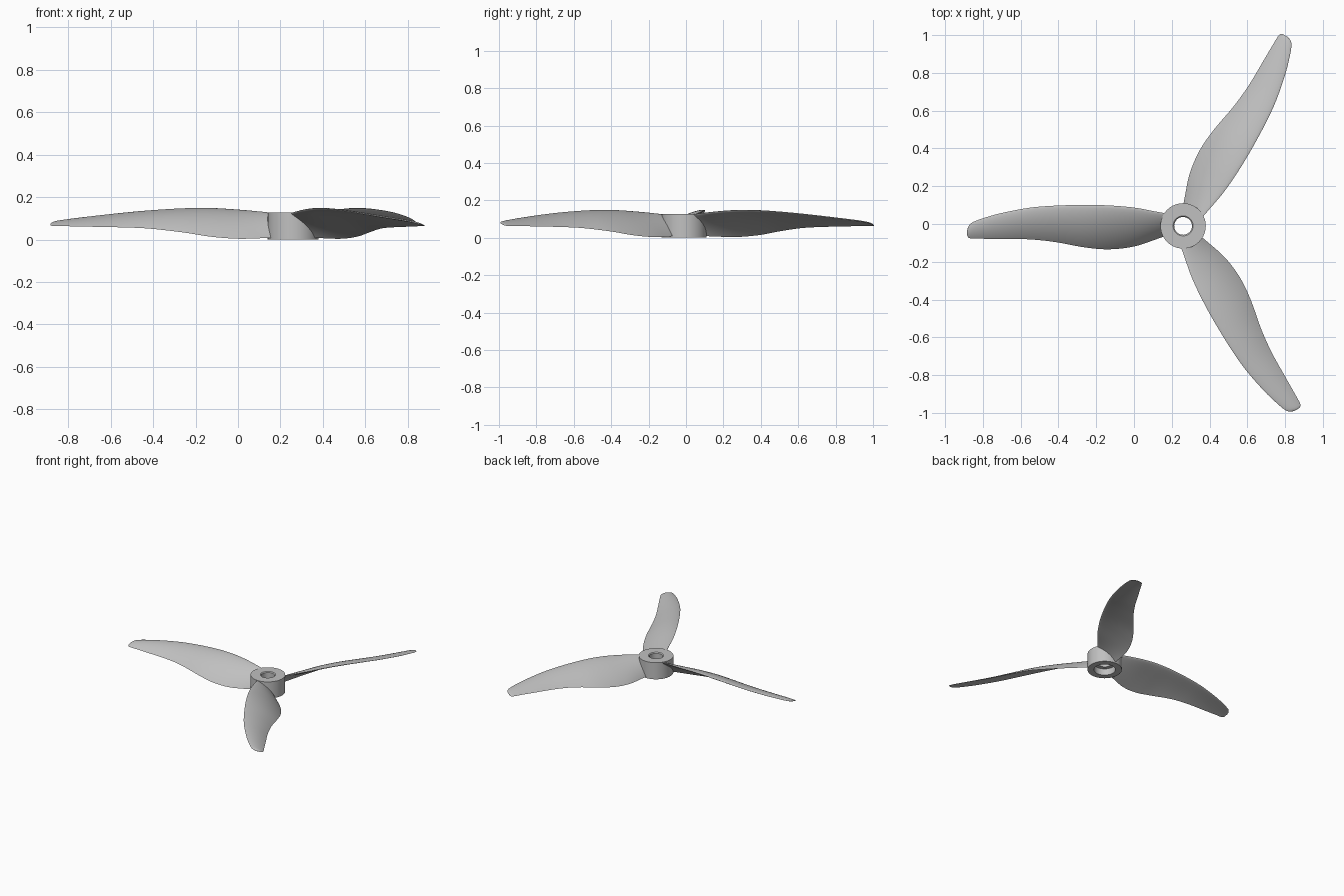
import bpy, bmesh, math
from mathutils import Matrix, Vector

cube = bpy.data.objects.get("Cube")
if cube:
    bpy.data.objects.remove(cube, do_unlink=True)

HUB = Vector((0.26, -0.01, 0))

grey = bpy.data.materials.new("light_grey_plastic")
grey.use_nodes = True
COLOUR = (0.53, 0.53, 0.53, 1)
grey.diffuse_color = COLOUR
grey.node_tree.nodes["Principled BSDF"].inputs["Base Color"].default_value = COLOUR


def finish(bm, name, angle):
    bmesh.ops.recalc_face_normals(bm, faces=bm.faces)
    mesh = bpy.data.meshes.new(name)
    bm.to_mesh(mesh)
    bm.free()
    mesh.materials.append(grey)
    obj = bpy.data.objects.new(name, mesh)
    bpy.context.collection.objects.link(obj)
    bpy.ops.object.select_all(action="DESELECT")
    obj.select_set(True)
    bpy.context.view_layer.objects.active = obj
    bpy.ops.object.shade_smooth_by_angle(angle=math.radians(angle))
    return obj


def skin(bm, rings, closed):
    """Bridge successive closed rings of points with quads."""
    loops = [[bm.verts.new(p) for p in ring] for ring in rings]
    pairs = list(zip(loops, loops[1:]))
    if closed:
        pairs.append((loops[-1], loops[0]))
    for a, b in pairs:
        for i in range(len(a)):
            j = (i + 1) % len(a)
            bm.faces.new((a[i], a[j], b[j], b[i]))
    if not closed:
        bm.faces.new(loops[0])
        bm.faces.new(loops[-1])


# Hub: a turned ring with a chamfered bore and a wider recess underneath
def build_hub():
    profile = [(0.12, 0), (0.12, 0.127), (0.053, 0.127), (0.047, 0.121),
               (0.047, 0.05), (0.075, 0.05), (0.075, 0)]
    count = 64
    rings = []
    for radius, z in profile:
        angles = [math.tau * i / count for i in range(count)]
        rings.append([HUB + Vector((radius * math.cos(a), radius * math.sin(a), z))
                      for a in angles])
    bm = bmesh.new()
    skin(bm, rings, closed=True)
    finish(bm, "hub", 30)


# Blade stations: radius, leading edge y and z, trailing edge y and z
STATIONS = [
    (0.085, 0.065, 0.123, -0.050, 0.010),
    (0.14, 0.075, 0.130, -0.070, 0.007),
    (0.26, 0.097, 0.140, -0.109, 0.004),
    (0.39, 0.108, 0.147, -0.124, 0.014),
    (0.52, 0.111, 0.145, -0.114, 0.034),
    (0.68, 0.107, 0.135, -0.085, 0.052),
    (0.82, 0.095, 0.122, -0.071, 0.058),
    (0.97, 0.066, 0.105, -0.069, 0.061),
    (1.06, 0.040, 0.094, -0.068, 0.063),
    (1.115, 0.019, 0.086, -0.067, 0.063),
    (1.135, 0.000, 0.080, -0.063, 0.064),
    (1.143, -0.022, 0.074, -0.050, 0.067),
]


def smooth_stations(steps=5):
    """Catmull-Rom interpolation along the blade."""
    pts = [STATIONS[0]] + STATIONS + [STATIONS[-1]]
    out = []
    for a, b, c, d in zip(pts, pts[1:], pts[2:], pts[3:]):
        for k in range(steps):
            t = k / steps
            out.append([q + 0.5 * t * (r - p + t * (2*p - 5*q + 4*r - s
                        + t * (3*(q - r) + s - p)))
                        for p, q, r, s in zip(a, b, c, d)])
    return out + [STATIONS[-1]]


def section(station, half=14):
    """Cambered aerofoil from leading edge over the top and back below."""
    radius, lead_y, lead_z, trail_y, trail_z = station
    lead = Vector((-radius, lead_y, lead_z))
    chord = Vector((-radius, trail_y, trail_z)) - lead
    normal = Vector((0, chord.z, -chord.y))
    ring = []
    for i in range(2 * half):
        s = (1 - math.cos(math.pi * i / half)) / 2
        side = 1 if i <= half else -1
        thick = 0.05 * math.sqrt(max(s, 0)) * (1 - s) * 2.2 + 0.012 * s * (1 - s)
        camber = 0.24 * s * (1 - s)
        ring.append(lead + chord * s + normal * (camber + side * thick))
    return ring


# Three identical swept blades around the hub
def build_blade(name, degrees):
    turn = Matrix.Translation(HUB) @ Matrix.Rotation(math.radians(degrees), 4, "Z")
    bm = bmesh.new()
    skin(bm, [[turn @ p for p in section(s)] for s in smooth_stations()], closed=False)
    finish(bm, name, 50)


build_hub()
for blade_name, turn_degrees in (("right_blade", 0), ("back_left_blade", -120),
                                 ("front_left_blade", 120)):
    build_blade(blade_name, turn_degrees)
